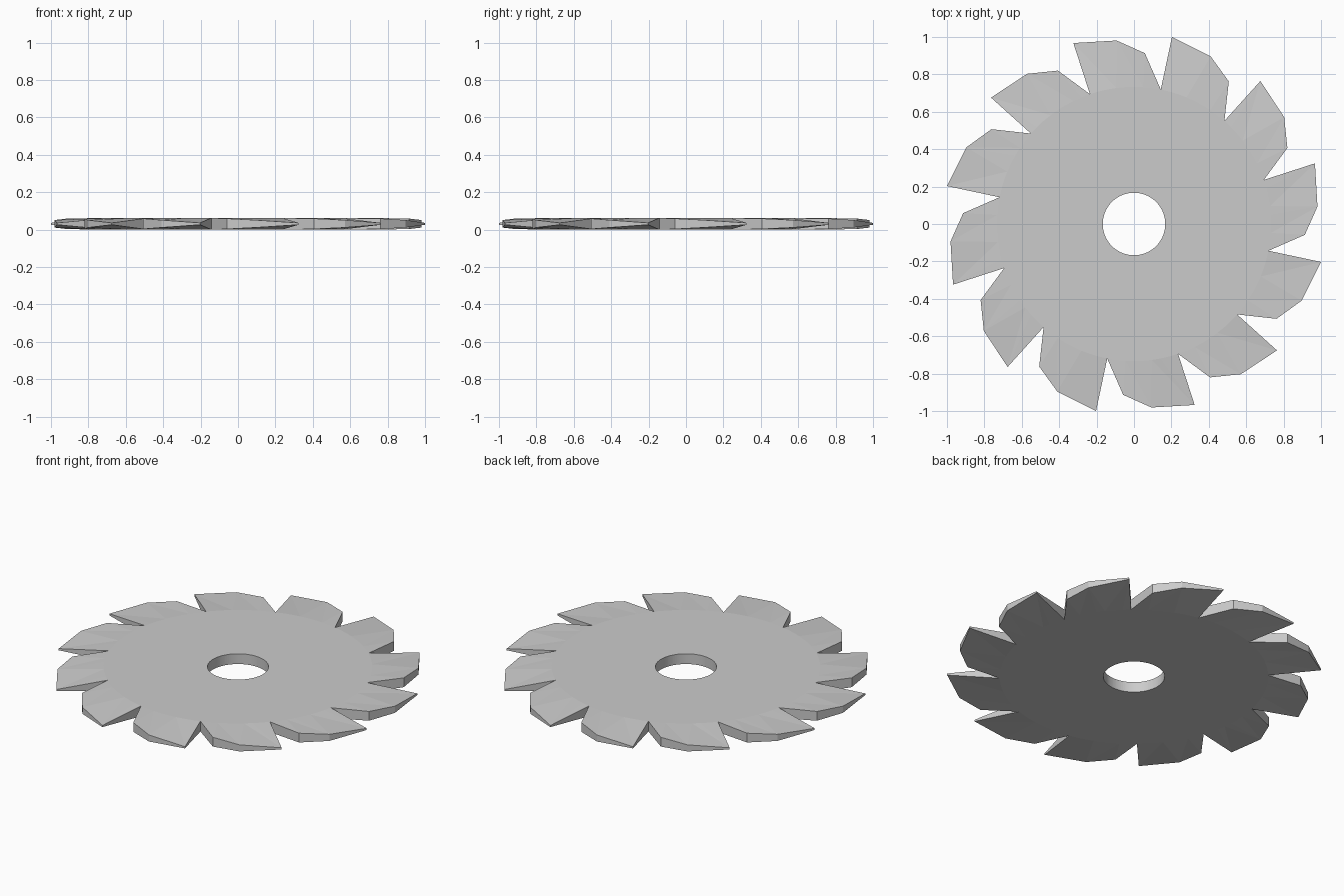
import bpy, bmesh
from math import sin, cos, atan2, hypot, radians, pi

if "Cube" in bpy.data.objects:
    bpy.data.objects.remove(bpy.data.objects["Cube"])

TEETH, ARC = 12, 8           # tooth count, disc segments per tooth
MID = 0.031                  # mid-plane height, half of the thickness
HOLE_R = 0.167
root = (0.143, 0.719)
R, A0 = hypot(*root), atan2(root[1], root[0])
N = TEETH * ARC
# tooth outline after the root: (x, y, half thickness)
tooth = [(0.203, 1.0, 0.005), (0.41, 0.896, 0.020), (0.507, 0.762, 0.028)]

bm = bmesh.new()


def ring(r, z):
    return [bm.verts.new((r * cos(A0 - 2 * pi * i / N), r * sin(A0 - 2 * pi * i / N), z))
            for i in range(N)]


def half(sign):
    """One side of the blade: flat disc plus tapering teeth."""
    hole = ring(HOLE_R, MID + sign * MID)
    disc = ring(R, MID + sign * MID)
    outline = []
    for i in range(N):
        j = (i + 1) % N
        bm.faces.new((hole[i], disc[i], disc[j], hole[j]))
    for t in range(TEETH):
        a = -radians(30 * t)
        pts = [bm.verts.new((x * cos(a) - y * sin(a), x * sin(a) + y * cos(a), MID + sign * h))
               for x, y, h in tooth]
        arc = [disc[(t * ARC + k) % N] for k in range(ARC + 1)]
        # fans from the disc edge to the three outer corners
        for p, lo, hi in zip(pts, (0, 3, 6), (3, 6, ARC)):
            for k in range(lo, hi):
                bm.faces.new((arc[k], arc[k + 1], p))
        bm.faces.new((pts[0], pts[1], arc[3]))
        bm.faces.new((pts[1], pts[2], arc[6]))
        outline += [arc[0]] + pts
    return hole, outline


top, bottom = half(1), half(-1)
# hole wall and tooth edges join the two sides
for u, l in zip(top, bottom):
    for i in range(len(u)):
        j = (i + 1) % len(u)
        bm.faces.new((u[i], u[j], l[j], l[i]))
bmesh.ops.recalc_face_normals(bm, faces=bm.faces)

me = bpy.data.meshes.new("saw_blade")
bm.to_mesh(me)
bm.free()
blade = bpy.data.objects.new("saw_blade", me)
bpy.context.collection.objects.link(blade)
